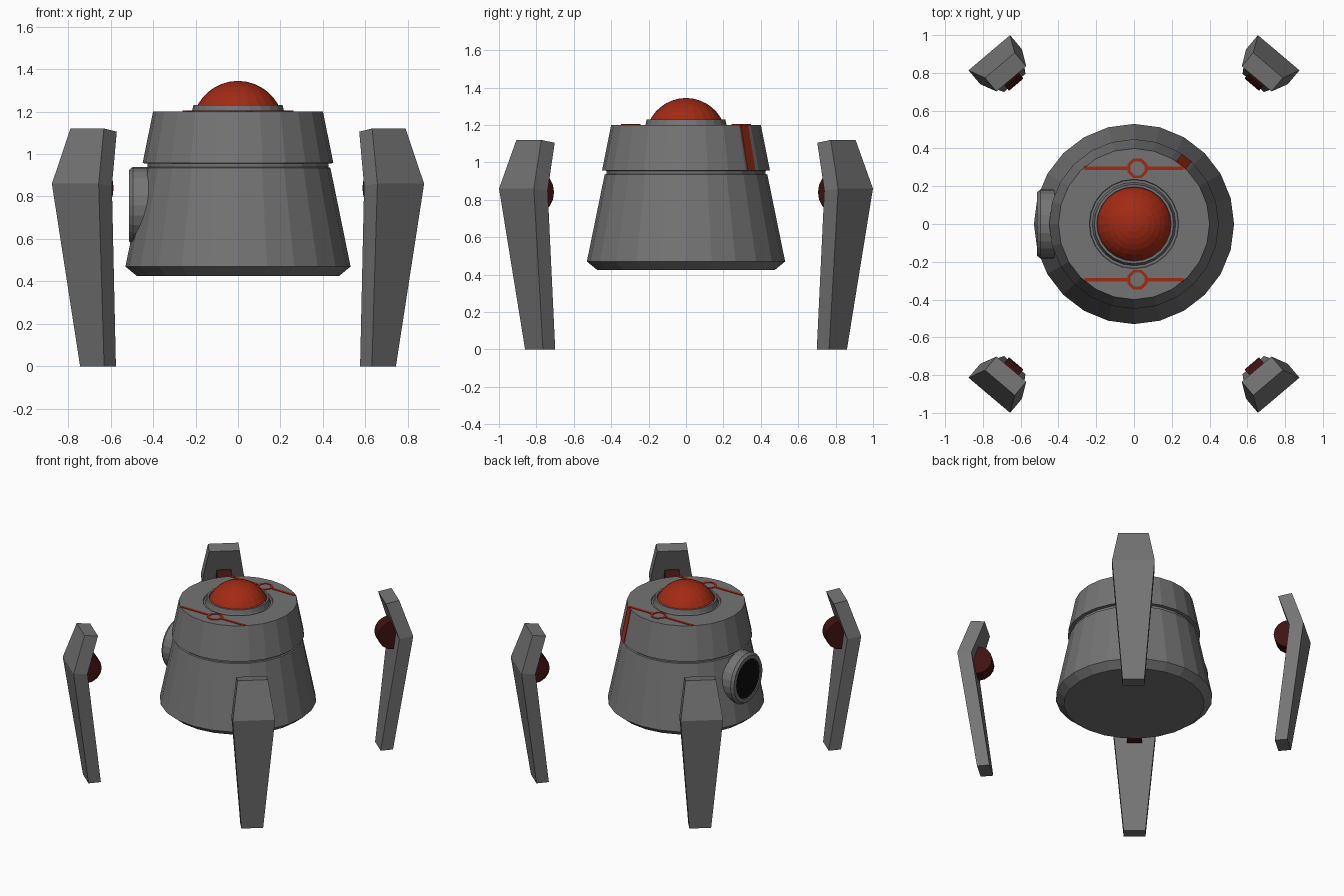
import bpy, bmesh, math
from mathutils import Matrix, Vector

if "Cube" in bpy.data.objects:
    bpy.data.objects.remove(bpy.data.objects["Cube"])

SIDES = 24


def material(name, rgb):
    m = bpy.data.materials.new(name)
    m.diffuse_color = (*rgb, 1)
    m.use_nodes = True
    m.node_tree.nodes["Principled BSDF"].inputs["Base Color"].default_value = m.diffuse_color
    return m


GREY = material("grey metal", (0.175, 0.175, 0.175))
RED = material("red", (0.36, 0.023, 0.007))
DARK_RED = material("dark red", (0.05, 0.006, 0.006))
BLACK = material("black", (0.004, 0.004, 0.004))


def finish(name, bm, mat, matrix=Matrix()):
    bmesh.ops.transform(bm, matrix=matrix, verts=bm.verts)
    bmesh.ops.recalc_face_normals(bm, faces=bm.faces)
    me = bpy.data.meshes.new(name)
    bm.to_mesh(me)
    bm.free()
    me.materials.append(mat)
    ob = bpy.data.objects.new(name, me)
    bpy.context.collection.objects.link(ob)
    return ob


def lathe(name, profile, mat, sides=SIDES, matrix=Matrix()):
    """Turn (radius, height) points about z and cap both ends."""
    bm = bmesh.new()
    rings = [[bm.verts.new((r * math.cos(a), r * math.sin(a), z))
              for a in (2 * math.pi * i / sides for i in range(sides))]
             for r, z in profile]
    for lo, hi in zip(rings, rings[1:]):
        for i in range(sides):
            j = (i + 1) % sides
            bm.faces.new((lo[i], lo[j], hi[j], hi[i]))
    bm.faces.new(rings[0][::-1])
    bm.faces.new(rings[-1])
    return finish(name, bm, mat, matrix)


def loft(name, sections, mat, matrix=Matrix()):
    """Join four-cornered sections into a closed solid."""
    bm = bmesh.new()
    loops = [[bm.verts.new(p) for p in s] for s in sections]
    for a, b in zip(loops, loops[1:]):
        for i in range(4):
            j = (i + 1) % 4
            bm.faces.new((a[i], a[j], b[j], b[i]))
    bm.faces.new(loops[0][::-1])
    bm.faces.new(loops[-1])
    return finish(name, bm, mat, matrix)


# Body with waist groove and dome collar
lathe("body", [(0.475, 0.425), (0.53, 0.47), (0.435, 0.935), (0.425, 0.938),
               (0.425, 0.955), (0.449, 0.957), (0.40, 1.20), (0.237, 1.20),
               (0.234, 1.192), (0.221, 1.192), (0.217, 1.20), (0.210, 1.23),
               (0.197, 1.23), (0.193, 1.21)], GREY)

# Dome: a spherical cap
R, CZ = 0.216, 1.128
lathe("dome", [(R * math.cos(a), CZ + R * math.sin(a))
               for a in (math.radians(22 + 66 * i / 7) for i in range(8))], RED)

# Side port facing -x, with a dark lens
to_left = Matrix.Translation((0, 0, 0.757)) @ Matrix.Rotation(-math.pi / 2, 4, 'Y')
lathe("port_rim", [(0.183, 0.38), (0.183, 0.495), (0.168, 0.513),
                   (0.142, 0.513), (0.138, 0.505)], GREY, matrix=to_left)
lathe("port_lens", [(0.139, 0.50), (0.139, 0.508)], BLACK, matrix=to_left)

# Red markings on the top: an octagonal ring between two thin bars
for side, y in (("front", -0.295), ("back", 0.295)):
    at = Matrix.Translation((0.018, y, 1.2))
    bm = bmesh.new()
    loops = [[bm.verts.new((r * math.cos(a), r * math.sin(a), z))
              for a in (math.radians(22.5 + 45 * i) for i in range(8))]
             for r, z in ((0.057, 0), (0.057, 0.004), (0.040, 0.004), (0.040, 0))]
    for k in range(4):
        a, b = loops[k], loops[(k + 1) % 4]
        for i in range(8):
            j = (i + 1) % 8
            bm.faces.new((a[i], a[j], b[j], b[i]))
    finish(side + "_ring_marking", bm, RED, at)
    for label, x0, x1 in (("left", -0.262, -0.034), ("right", 0.07, 0.262)):
        loft(f"{side}_{label}_bar_marking",
             [[(x, y - 0.010, 1.199), (x, y + 0.010, 1.199),
               (x, y + 0.010, 1.204), (x, y - 0.010, 1.204)] for x in (x0, x1)], RED)

# Red stripe on one facet of the upper body
flat = math.cos(math.pi / SIDES)
loft("stripe",
     [[(r * flat - 0.003, -0.040, z), (r * flat + 0.004, -0.040, z),
       (r * flat + 0.004, 0.024, z), (r * flat - 0.003, 0.024, z)]
      for r, z in ((0.449, 0.958), (0.40, 1.201))],
     RED, Matrix.Rotation(math.radians(52.5), 4, 'Z'))

# Four bent legs, each with a dark wheel on the inside
leg_sections = [  # inner radius, inner z, outer radius, outer z, half width
    (0.978, 0.0, 1.064, 0.0, 0.074),
    (1.090, 0.85, 1.187, 0.86, 0.144),
    (1.006, 1.105, 1.100, 1.12, 0.103)]
for sx, lr in ((-1, "left"), (1, "right")):
    for sy, fb in ((-1, "front"), (1, "back")):
        place = Matrix.Diagonal((sx, sy, 1, 1)) @ Matrix.Rotation(math.radians(49.8), 4, 'Z')
        loft(f"{fb}_{lr}_leg",
             [[(ri, -w, zi), (ro, -w, zo), (ro, w, zo), (ri, w, zi)]
              for ri, zi, ro, zo, w in leg_sections], GREY, place)
        axle = Matrix.Translation((1.07, 0, 0.84)) @ Matrix.Rotation(math.pi / 2, 4, 'X')
        lathe(f"{fb}_{lr}_wheel", [(0.104, -0.05), (0.104, 0.05)], DARK_RED, 16, place @ axle)
